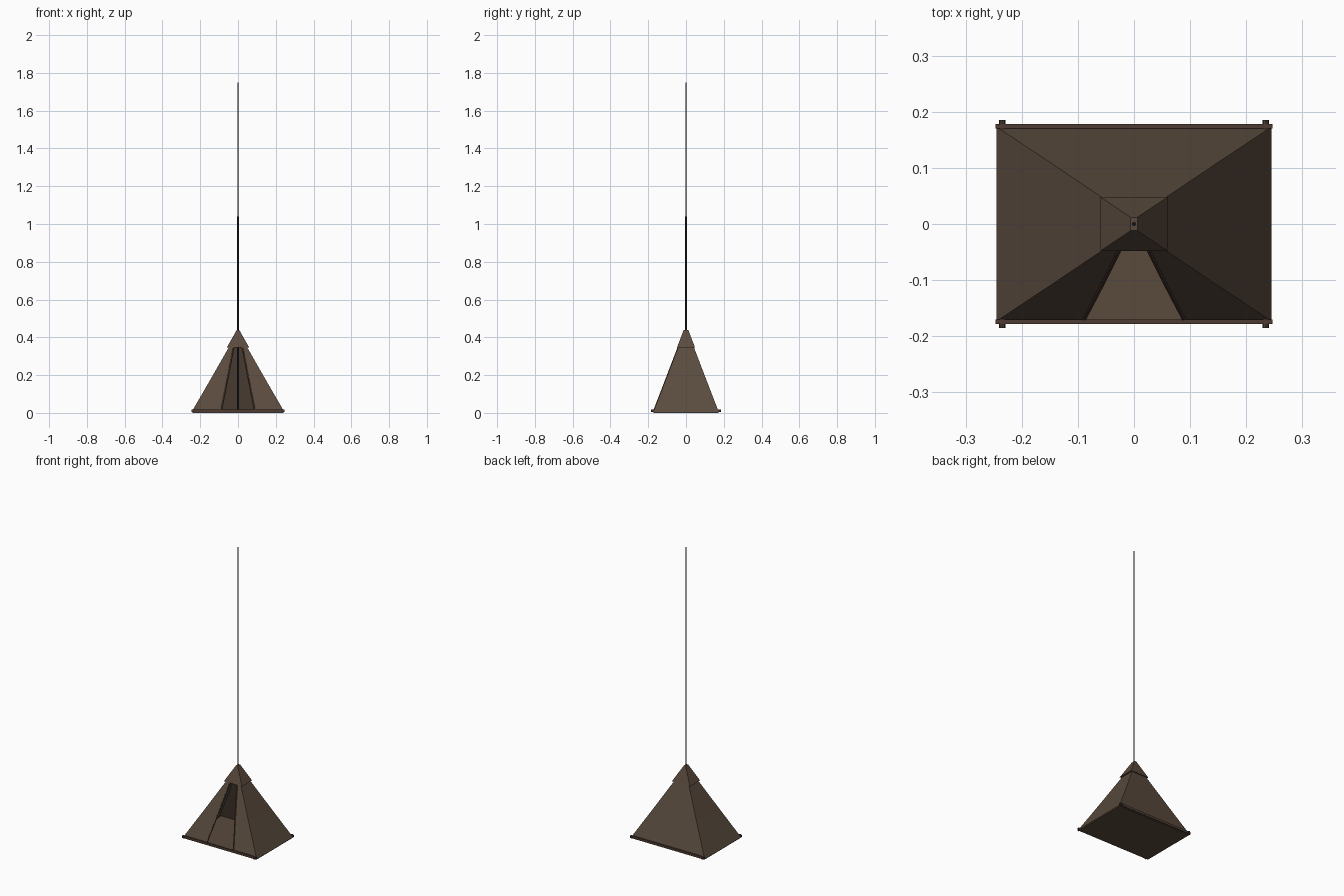
import bpy, bmesh
from mathutils import Vector

if "Cube" in bpy.data.objects:
    bpy.data.objects.remove(bpy.data.objects["Cube"])


def material(name, col):
    m = bpy.data.materials.new(name)
    m.diffuse_color = (*col, 1)
    m.use_nodes = True
    m.node_tree.nodes["Principled BSDF"].inputs["Base Color"].default_value = m.diffuse_color
    return m


CANVAS = material("brown canvas", (0.102, 0.070, 0.048))
TRIM = material("dark brown trim", (0.075, 0.045, 0.032))
METAL = material("dark metal", (0.02, 0.02, 0.024))


def make(name, bm, mat):
    me = bpy.data.meshes.new(name)
    bmesh.ops.recalc_face_normals(bm, faces=bm.faces)
    bm.to_mesh(me)
    bm.free()
    me.materials.append(mat)
    ob = bpy.data.objects.new(name, me)
    bpy.context.collection.objects.link(ob)
    return ob


def rod(name, a, b, r1, r2, mat, sides=8):
    a, b = Vector(a), Vector(b)
    bm = bmesh.new()
    bmesh.ops.create_cone(bm, cap_ends=True, segments=sides, radius1=r1,
                          radius2=r2, depth=(b - a).length)
    q = (b - a).to_track_quat('Z', 'Y')
    for v in bm.verts:
        v.co = q @ v.co + (a + b) / 2
    return make(name, bm, mat)


def box(name, cx, cy, cz, sx, sy, sz, mat):
    bm = bmesh.new()
    bmesh.ops.create_cube(bm, size=1)
    for v in bm.verts:
        v.co = Vector((v.co.x * sx + cx, v.co.y * sy + cy, v.co.z * sz + cz))
    return make(name, bm, mat)


# tent walls: open ring from the right door edge round to the left door edge
# each level: z, half width, half depth, half door width
LEVELS = [(0.006, 0.245, 0.173, 0.090),
          (0.18, 0.144, 0.106, 0.055),
          (0.352, 0.046, 0.040, 0.022)]
bm = bmesh.new()
rings = []
for z, w, d, o in LEVELS:
    pts = [(o, -d), (w, -d), (w, d), (-w, d), (-w, -d), (-o, -d)]
    rings.append([bm.verts.new((x, y, z)) for x, y in pts])
for lo, hi in zip(rings, rings[1:]):
    for i in range(5):
        bm.faces.new((lo[i], lo[i + 1], hi[i + 1], hi[i]))
walls = make("tent_walls", bm, CANVAS)
# face the sheet outwards, then thicken inwards
back = max(walls.data.polygons, key=lambda p: p.center.y)
if back.normal.y < 0:
    walls.data.flip_normals()
mod = walls.modifiers.new("thickness", 'SOLIDIFY')
mod.thickness = 0.004
mod.offset = -1

# pyramid cap overlapping the wall tops
bm = bmesh.new()
lv = [(0.345, 0.060, 0.048), (0.44, 0.006, 0.012)]
lo, hi = [[bm.verts.new((sx * w, sy * d, z)) for sx, sy in
           ((-1, -1), (1, -1), (1, 1), (-1, 1))] for z, w, d in lv]
for i in range(4):
    j = (i + 1) % 4
    bm.faces.new((lo[i], lo[j], hi[j], hi[i]))
bm.faces.new(hi)
bm.faces.new(lo[::-1])
make("peak_cap", bm, CANVAS)

# floor
box("floor", 0, 0, 0.004, 0.484, 0.342, 0.008, CANVAS)

# base rails, door hems
for s, n in ((-1, "front"), (1, "back")):
    box(n + "_rail", 0, s * 0.174, 0.011, 0.494, 0.008, 0.014, TRIM)
for s, n in ((-1, "left"), (1, "right")):
    rod(n + "_rail", (s * 0.235, -0.185, 0.011), (s * 0.235, 0.185, 0.011),
        0.006, 0.006, TRIM)
    for k in range(2):
        a, b = LEVELS[k], LEVELS[k + 1]
        rod(f"{n}_door_hem_{k}", (s * a[3], -a[2] + 0.001, a[0]),
            (s * b[3], -b[2] + 0.001, b[0]), 0.004, 0.004, TRIM, 6)

# telescoping mast through the tent
MAST = [(0.006, 1.04, 0.004), (1.04, 1.75, 0.0025), (1.75, 2.0, 0.0012)]
for (z0, z1, r), n in zip(MAST, ("lower", "middle", "upper")):
    rod(n + "_mast", (0, 0, z0), (0, 0, z1), r, r, METAL)
